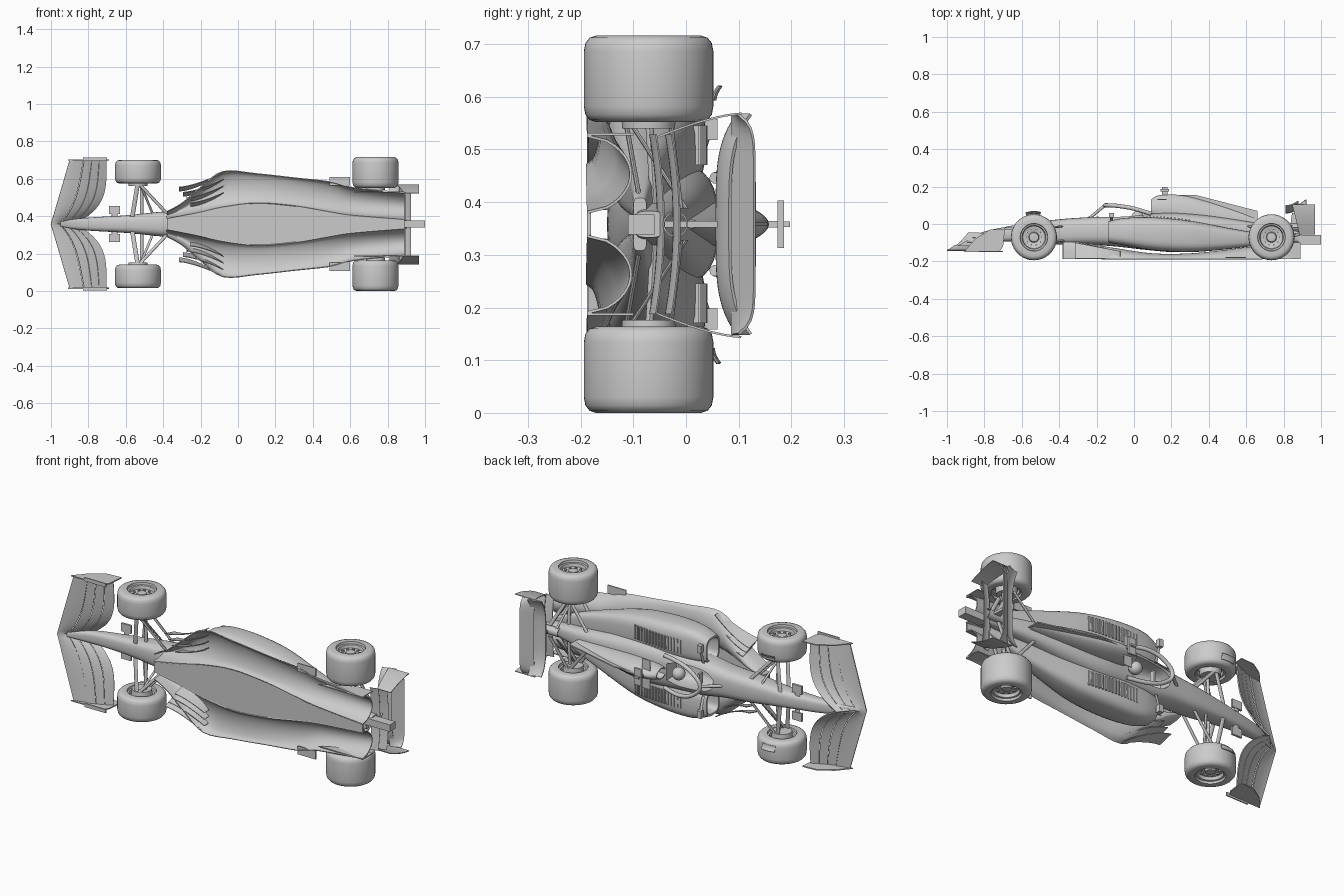
import bpy
import bmesh
from math import sin, cos, pi, radians
from mathutils import Vector

cube = bpy.data.objects.get("Cube")
if cube:
    bpy.data.objects.remove(cube)

grey = bpy.data.materials.new("plain_grey")
grey.use_nodes = True
grey.diffuse_color = (0.6, 0.6, 0.6, 1)
grey.node_tree.nodes["Principled BSDF"].inputs["Base Color"].default_value = grey.diffuse_color

SIDES = (("left", 1), ("right", -1))
AXLE_HEIGHT = -0.071


def place(x, w, u):
    """Length, sideways and upward car coordinates; the car lies on its side."""
    return Vector((x, u, w + 0.358))


def finish(obj, bm, angle=38):
    bmesh.ops.recalc_face_normals(bm, faces=bm.faces)
    for face in bm.faces:
        face.smooth = True
    for edge in bm.edges:
        if len(edge.link_faces) == 2:
            edge.smooth = edge.calc_face_angle(0) < radians(angle)
    bm.to_mesh(obj.data)
    bm.free()


def build(name, verts, faces, thick=0):
    obj = bpy.data.objects.new(name, bpy.data.meshes.new(name))
    bpy.context.collection.objects.link(obj)
    obj.data.materials.append(grey)
    bm = bmesh.new()
    made = [bm.verts.new(v) for v in verts]
    for face in faces:
        bm.faces.new([made[i] for i in face])
    bmesh.ops.recalc_face_normals(bm, faces=bm.faces)
    if thick:
        bmesh.ops.solidify(bm, geom=bm.faces[:], thickness=thick)
    finish(obj, bm)
    return obj


def grid(name, rows, thick=0, closed=False):
    """Skin rows of points; closed rows become a capped solid."""
    n = len(rows[0])
    span = n if closed else n - 1
    faces = [(i * n + j, i * n + (j + 1) % n, (i + 1) * n + (j + 1) % n, (i + 1) * n + j)
             for i in range(len(rows) - 1) for j in range(span)]
    if closed:
        last = (len(rows) - 1) * n
        faces += [tuple(range(n)), tuple(range(last, last + n))]
    return build(name, [p for row in rows for p in row], faces, thick)


def surface(name, fn, ns, nt, thick):
    return grid(name, [[place(*fn(i / ns, j / nt)) for j in range(nt + 1)]
                       for i in range(ns + 1)], thick)


def refine(table, steps=4):
    """Smooth a table of stations with a spline through its rows."""
    rows = [Vector(r) for r in table]
    out = []
    for i in range(len(rows) - 1):
        a, b = rows[max(i - 1, 0)], rows[i]
        c, d = rows[i + 1], rows[min(i + 2, len(rows) - 1)]
        for k in range(steps):
            t = k / steps
            out.append(b + (c - a) * (t / 2) + (a * 2 - b * 5 + c * 4 - d) * (t * t / 2)
                       + (b * 3 - a - c * 3 + d) * (t ** 3 / 2))
    return out + [rows[-1]]


def loft(name, table, side=1, power=0.65, mouth=0, n=28):
    """Rounded box sections: x, inner, outer, bottom, top."""
    def ring(row, scale=1, push=0):
        x, a, b, low, high = row
        pts = []
        for k in range(n):
            c, s = cos(2 * pi * k / n), sin(2 * pi * k / n)
            cw = abs(c) ** power * (1 if c > 0 else -1) * scale
            su = abs(s) ** power * (1 if s > 0 else -1) * scale
            pts.append(place(x + push, side * ((a + b) / 2 + cw * (b - a) / 2),
                             (low + high) / 2 + su * (high - low) / 2))
        return pts
    rows = refine(table)
    rings = [ring(r) for r in rows]
    if mouth:
        rings = [ring(rows[0], 0.7, mouth), ring(rows[0], 0.85)] + rings
    return grid(name, rings, closed=True)


def central(table):
    return [(x, -h, h, low, high) for x, h, low, high in table]


def prism(name, outline, w0, w1):
    """Side outline of (x, u) extruded sideways."""
    return grid(name, [[place(x, w, u) for x, u in outline] for w in (w0, w1)], closed=True)


def box(name, x, w, u, lx, lw, lu):
    return prism(name, [(x - lx / 2, u - lu / 2), (x + lx / 2, u - lu / 2),
                        (x + lx / 2, u + lu / 2), (x - lx / 2, u + lu / 2)], w - lw / 2, w + lw / 2)


def rod(name, a, b, lx=0.012, lu=0.005, n=10):
    """Streamlined strut between two points."""
    return grid(name, [[place(p[0] + lx * cos(2 * pi * k / n), p[1], p[2] + lu * sin(2 * pi * k / n))
                        for k in range(n)] for p in (a, b)], closed=True)


def lathe(name, x, u, profile, side, n=48):
    return grid(name, [[place(x + r * cos(2 * pi * k / n), side * w, u + r * sin(2 * pi * k / n))
                        for k in range(n)] for r, w in profile], closed=True)


# Nose, survival cell and gearbox cover
body = loft("main_body", central([
    (-0.95, 0.012, -0.131, -0.115), (-0.88, 0.026, -0.108, -0.07), (-0.78, 0.036, -0.095, -0.035),
    (-0.6, 0.047, -0.095, 0), (-0.4, 0.067, -0.11, 0.025), (-0.25, 0.078, -0.11, 0.036),
    (-0.1, 0.1, -0.12, 0.044), (0.08, 0.11, -0.14, 0.055), (0.22, 0.115, -0.15, 0.06),
    (0.4, 0.095, -0.14, 0.045), (0.6, 0.06, -0.115, 0.015), (0.8, 0.035, -0.1, -0.02),
    (0.88, 0.025, -0.1, -0.04)]))

# Cockpit opening
cutter = loft("cockpit_cutter", central([(-0.19, 0.02, -0.03, 0.1), (-0.14, 0.055, -0.06, 0.1),
                                         (0, 0.065, -0.07, 0.1), (0.08, 0.045, -0.03, 0.1)]))
cutter.hide_render = True
cut = body.modifiers.new("opening", "BOOLEAN")
cut.operation, cut.object = "DIFFERENCE", cutter
shape = body.evaluated_get(bpy.context.evaluated_depsgraph_get())
bm = bmesh.new()
bm.from_mesh(shape.to_mesh())
body.modifiers.clear()
finish(body, bm)
bpy.data.objects.remove(cutter)
bpy.ops.mesh.primitive_uv_sphere_add(radius=0.034, segments=24, ring_count=14, location=place(0.02, 0, 0.035))
bpy.context.object.name = "driver_helmet"
bpy.context.object.data.materials.append(grey)
bpy.ops.object.shade_smooth()
box("steering_wheel", -0.1, 0, 0.02, 0.012, 0.06, 0.03)

# Engine cover, spine fin and roof camera
loft("engine_cover", central([(0.09, 0.03, 0.04, 0.13), (0.14, 0.038, 0, 0.155),
                              (0.26, 0.042, -0.03, 0.153), (0.4, 0.034, -0.04, 0.118),
                              (0.55, 0.02, -0.05, 0.068), (0.65, 0.01, -0.05, 0.03)]), mouth=0.04, power=1.1)
prism("spine_fin", [(0.2, 0.155), (0.33, 0.155), (0.66, 0.07), (0.66, 0), (0.3, 0)], -0.003, 0.003)
box("roof_camera_post", 0.165, 0, 0.165, 0.03, 0.012, 0.04)
box("roof_camera_bar", 0.165, 0, 0.18, 0.045, 0.09, 0.012)
box("roof_camera_tip", 0.165, 0, 0.19, 0.03, 0.01, 0.014)
box("roof_vane", 0.15, 0, 0.131, 0.05, 0.16, 0.004)

# Cockpit guard
half = [(0.09, 0.088, 0.055), (0, 0.092, 0.082), (-0.08, 0.075, 0.096), (-0.14, 0.035, 0.1), (-0.155, 0, 0.1)]
hoop = refine(half + [(x, -w, u) for x, w, u in half[-2::-1]])
for part, path, radius in (("guard_hoop", hoop, 0.011), ("guard_pillar", [(-0.155, 0, 0.1), (-0.24, 0, 0.03)], 0.008)):
    data = bpy.data.curves.new(part, "CURVE")
    data.dimensions, data.bevel_depth, data.bevel_resolution, data.use_fill_caps = "3D", radius, 3, True
    spline = data.splines.new("POLY")
    spline.points.add(len(path) - 1)
    for point, p in zip(spline.points, path):
        point.co = (*place(*p), 1)
    guard = bpy.data.objects.new(part, data)
    data.materials.append(grey)
    bpy.context.collection.objects.link(guard)
    bpy.ops.object.select_all(action="DESELECT")
    guard.select_set(True)
    bpy.context.view_layer.objects.active = guard
    bpy.ops.object.convert(target="MESH")

# Floor stations: x, inner edge, outer edge, tunnel height
floor = refine([(-0.38, 0.025, 0.07, 0.09), (-0.3, 0.04, 0.115, 0.09), (-0.2, 0.06, 0.2, 0.075),
                (-0.08, 0.088, 0.284, 0.055), (0.1, 0.11, 0.272, 0.03), (0.3, 0.095, 0.25, 0.03),
                (0.5, 0.06, 0.228, 0.05), (0.62, 0.042, 0.197, 0.065), (0.89, 0.02, 0.17, 0.085)])
grid("floor_plank", [[place(x, a * k / 4, -0.188) for k in range(-4, 5)] for x, a, b, h in floor], 0.008)

# Wing shapes
def front_wing(lo, hi):
    def point(s, t):
        w = (s * 2 - 1) * 0.342
        f, k = abs(w) / 0.342, lo + (hi - lo) * t
        lead, trail = -1 + 0.1 * f, -0.705 - 0.18 * (1 - f) ** 4
        return lead + (trail - lead) * k, w, -0.144 + (0.1 - 0.03 * f) * k ** 1.4
    return point


def rear_main(s, t):
    w = (s * 2 - 1) * 0.21
    return 0.81 + 0.07 * t, w, 0.056 + 0.04 * (w / 0.21) ** 4 + 0.025 * t ** 2


def rear_flap(s, t):
    w = (s * 2 - 1) * 0.21
    return 0.86 + 0.06 * t, w, 0.09 + 0.042 * t - 0.03 * t * (w / 0.21) ** 10


for i, (lo, hi) in enumerate([(0, 0.38), (0.39, 0.59), (0.6, 0.79), (0.8, 1)]):
    surface(f"front_wing_element_{i + 1}", front_wing(lo, hi), 40, 5, 0.006)
surface("rear_wing_main", rear_main, 32, 6, 0.006)
surface("rear_wing_flap", rear_flap, 32, 6, 0.005)
for i in range(2):
    surface(f"beam_wing_{i + 1}", lambda s, t: (0.85 + 0.03 * i + 0.045 * t, 0.34 * (s - 0.5),
            -0.055 + 0.03 * i + 0.012 * t * t - 0.015 * (2 * s - 1) ** 2), 16, 4, 0.003)
prism("rear_wing_pylon", [(0.83, -0.05), (0.88, -0.05), (0.87, 0.06), (0.845, 0.06)], -0.006, 0.006)
box("rear_crash_structure", 0.92, 0, -0.085, 0.16, 0.038, 0.05)
grid("exhaust_pipe", [[place(x, 0.024 * cos(k * pi / 10), -0.02 + 0.024 * sin(k * pi / 10))
                       for k in range(20)] for x in (0.78, 0.9)], 0.003)

# Wheels: centre station, half width and sideways middle
WHEELS = (("front", -0.535, 0.063, 0.28), ("rear", 0.735, 0.082, 0.276))

for label, s in SIDES:
    # Sidepods with cooling louvres
    loft(f"{label}_sidepod", [(-0.135, 0.08, 0.215, -0.1, 0.015), (-0.05, 0.07, 0.243, -0.115, 0.032),
                              (0.1, 0.06, 0.245, -0.14, 0.036), (0.3, 0.04, 0.225, -0.15, 0.018),
                              (0.5, 0.02, 0.175, -0.135, -0.02), (0.7, 0.01, 0.11, -0.11, -0.055),
                              (0.85, 0.01, 0.05, -0.1, -0.075)], s, power=0.58, mouth=0.07)
    for i in range(16):
        x = 0.01 + i * 0.019
        box(f"{label}_louvre_{i + 1}", x, s * 0.15, 0.036 - 0.45 * (x - 0.1) ** 2, 0.008, 0.075, 0.01)

    # Tunnel floor, inlet strakes, edge wing and diffuser fence
    grid(f"{label}_floor", [[place(x, s * (a + (b - a) * k / 16), -0.187 + h * max(0, sin(pi * k / 16)) ** 0.5)
                             for k in range(17)] for x, a, b, h in floor], 0.005)
    for i in range(4):
        surface(f"{label}_strake_{i + 1}", lambda p, t: (
            -0.315 + 0.02 * i + (0.24 - 0.02 * i) * p,
            s * (0.2 - 0.028 * i + (0.08 - 0.008 * i) * p ** 1.5 - 0.022 * t * (1 - p * p)),
            -0.185 + (0.085 - 0.045 * p) * t), 10, 2, 0.004)
    box(f"{label}_floor_edge_wing", 0.545, s * 0.228, -0.18, 0.11, 0.045, 0.006)
    prism(f"{label}_diffuser_fence", [(0.62, -0.188), (0.89, -0.188), (0.89, -0.1), (0.8, -0.1)], s * 0.168, s * 0.173)

    # Wing end plates
    prism(f"{label}_front_end_plate", [(-0.91, -0.15), (-0.72, -0.15), (-0.7, -0.12), (-0.69, -0.025),
                                       (-0.77, -0.03), (-0.85, -0.08)], s * 0.34, s * 0.346)
    box(f"{label}_front_foot_plate", -0.765, s * 0.346, -0.147, 0.13, 0.02, 0.006)
    surface(f"{label}_rear_end_plate", lambda p, t: (
        0.845 + 0.04 * p + (0.122 - 0.04 * p) * t, s * (0.212 - 0.045 * p ** 1.5), 0.105 - 0.16 * p), 10, 3, 0.004)

    # Mirrors and nose pods
    box(f"{label}_mirror", -0.12, s * 0.18, 0.048, 0.025, 0.04, 0.024)
    rod(f"{label}_mirror_stalk", (-0.12, s * 0.09, 0.02), (-0.12, s * 0.17, 0.045), 0.008, 0.003)
    box(f"{label}_nose_pod", -0.66, s * 0.075, -0.025, 0.06, 0.044, 0.012)
    rod(f"{label}_nose_pod_stalk", (-0.66, s * 0.03, -0.025), (-0.66, s * 0.06, -0.025), 0.015, 0.003)

    # Wheels with dished rims and nuts
    for end, x, h, mid in WHEELS:
        outer = [(0.074, h), (0.072, h - 0.012), (0.064, h - 0.014), (0.06, h - 0.03), (0.028, h - 0.038),
                 (0.024, h - 0.022), (0.012, h - 0.02)]
        tread = [(0.1, h), (0.112, h - 0.004), (0.12, h - 0.014), (0.123, h - 0.03)]
        profile = [(r, -w) for r, w in outer[::-1] + tread] + tread[::-1] + outer
        lathe(f"{label}_{end}_wheel", x, AXLE_HEIGHT, [(r, mid + w) for r, w in profile], s)
        for k in range(10):
            a = k * pi / 5
            box(f"{label}_{end}_rim_stud_{k + 1}", x + 0.046 * cos(a), s * (mid + h - 0.033),
                AXLE_HEIGHT + 0.046 * sin(a), 0.01, 0.014, 0.01)
        lathe(f"{label}_{end}_brake_drum", x, AXLE_HEIGHT, [(0.05, mid - h - 0.012), (0.058, mid)], s)

        # Wishbones, push rod and axle
        front = end == "front"
        hub = mid - h + 0.005
        inner = 0.04 if front else 0.03
        fore, aft = (-0.03, 0.17) if front else (-0.14, 0.1)
        for level, u_in, u_out in (("upper", -0.01, -0.03), ("lower", -0.085, -0.115)):
            for way, dx in (("fore", fore), ("aft", aft)):
                rod(f"{label}_{end}_{level}_{way}_arm", (x + dx, s * inner, u_in), (x, s * hub, u_out))
        rod(f"{label}_{end}_push_rod", (x + aft / 2, s * inner, 0), (x + 0.01, s * hub, -0.11), 0.007)
        rod(f"{label}_{end}_axle", (x + 0.02, s * inner, -0.06), (x + 0.02, s * hub, -0.07), 0.009, 0.008)
    surface(f"{label}_wheel_fairing", lambda p, t: (
        -0.535 + (0.126 + 0.012 * t * t) * cos(1.3 + 0.6 * p),
        s * (0.235 + 0.028 * t), AXLE_HEIGHT + (0.126 + 0.012 * t * t) * sin(1.3 + 0.6 * p)), 10, 4, 0.003)
